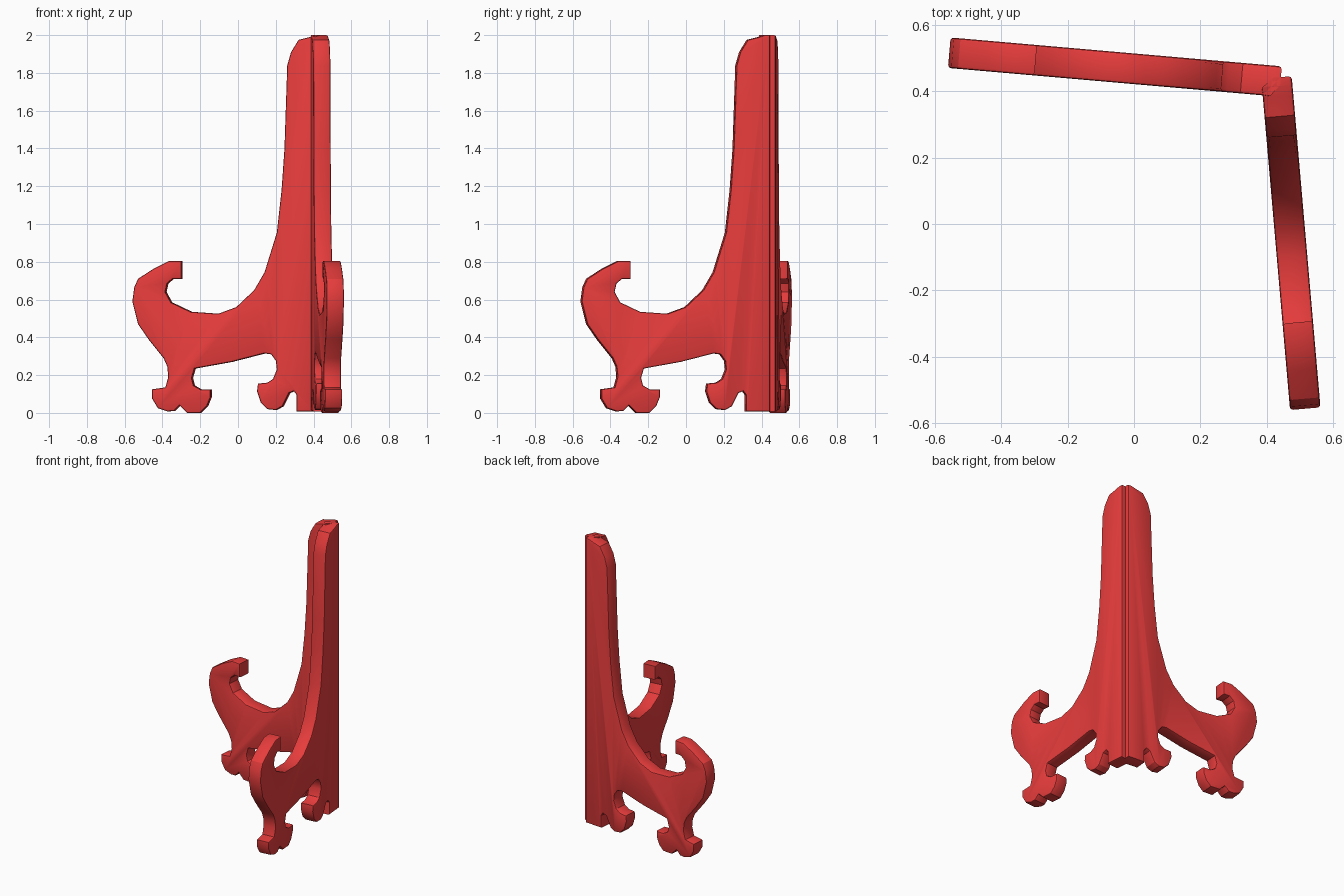
import bpy, bmesh, math
from mathutils import Vector

if "Cube" in bpy.data.objects:
    bpy.data.objects.remove(bpy.data.objects["Cube"])

# Side outline of one panel (x, z), split by feature
HOOK = [(-.30, .71), (-.30, .805), (-.365, .805), (-.445, .765), (-.53, .71), (-.55, .665),
        (-.56, .59), (-.53, .47), (-.475, .39), (-.395, .29)]
FRONT_FOOT = [(-.375, .245), (-.37, .19), (-.385, .135), (-.455, .125), (-.455, .075),
              (-.425, .025), (-.375, .008), (-.34, .01), (-.31, .04), (-.27, .0), (-.20, .0),
              (-.165, .035), (-.145, .085), (-.145, .125), (-.20, .125), (-.235, .145),
              (-.245, .185), (-.23, .235)]
BACK_SCROLL = [(-.035, .27), (.14, .315), (.175, .31), (.20, .275), (.205, .23), (.185, .18),
               (.155, .16), (.105, .155), (.10, .115), (.12, .055), (.155, .02), (.20, .015),
               (.235, .035), (.27, .105), (.295, .115), (.31, .095), (.31, .008)]
POST = [(.437, .008), (.437, 2.0), (.41, 2.0), (.38, 1.99), (.32, 1.975), (.28, 1.91),
        (.26, 1.84), (.245, 1.395), (.23, 1.18), (.205, .955), (.14, .745), (.085, .65)]
CRADLE = [(-.01, .56), (-.105, .525), (-.25, .535), (-.355, .585), (-.385, .64),
          (-.375, .685), (-.345, .71)]
OUTLINE = HOOK + FRONT_FOOT + BACK_SCROLL + POST + CRADLE
HINGE = len(HOOK + FRONT_FOOT + BACK_SCROLL)

TILT = math.atan(0.087)
THICK = Vector((math.sin(TILT), math.cos(TILT), 0)) * 0.092

red = bpy.data.materials.new("red")
red.diffuse_color = (0.8, 0.045, 0.045, 1)
red.use_nodes = True
red.node_tree.nodes["Principled BSDF"].inputs["Base Color"].default_value = red.diffuse_color


def panel(name, swap):
    bm = bmesh.new()
    inner = [bm.verts.new((x, 0.421 - 0.087 * x, z)) for x, z in OUTLINE]
    outer = [bm.verts.new(v.co + THICK) for v in inner]
    n = len(inner)
    bm.faces.new(inner)
    bm.faces.new(outer[::-1])
    for i in range(n):
        j = (i + 1) % n
        bm.faces.new((inner[j], inner[i], outer[i], outer[j]))
    # Chamfer the inner hinge edge so the two panels can fold
    hinge = bm.edges.get((inner[HINGE], inner[HINGE + 1]))
    bmesh.ops.bevel(bm, geom=[hinge], offset=0.035, segments=1, affect='EDGES')
    # Ease the rims of both broad faces
    rims = {e for f in bm.faces if len(f.verts) > 20 for e in f.edges}
    bmesh.ops.bevel(bm, geom=list(rims), offset=0.009, segments=2, profile=0.5,
                    affect='EDGES', clamp_overlap=True)
    # The second panel mirrors the first across the diagonal x = y
    if swap:
        for v in bm.verts:
            v.co.x, v.co.y = v.co.y, v.co.x
    bmesh.ops.recalc_face_normals(bm, faces=bm.faces)
    mesh = bpy.data.meshes.new(name)
    bm.to_mesh(mesh)
    bm.free()
    mesh.materials.append(red)
    obj = bpy.data.objects.new(name, mesh)
    bpy.context.collection.objects.link(obj)
    bpy.ops.object.select_all(action='DESELECT')
    obj.select_set(True)
    bpy.context.view_layer.objects.active = obj
    bpy.ops.object.shade_smooth_by_angle(angle=math.radians(30))


panel("back_panel", False)
panel("side_panel", True)
